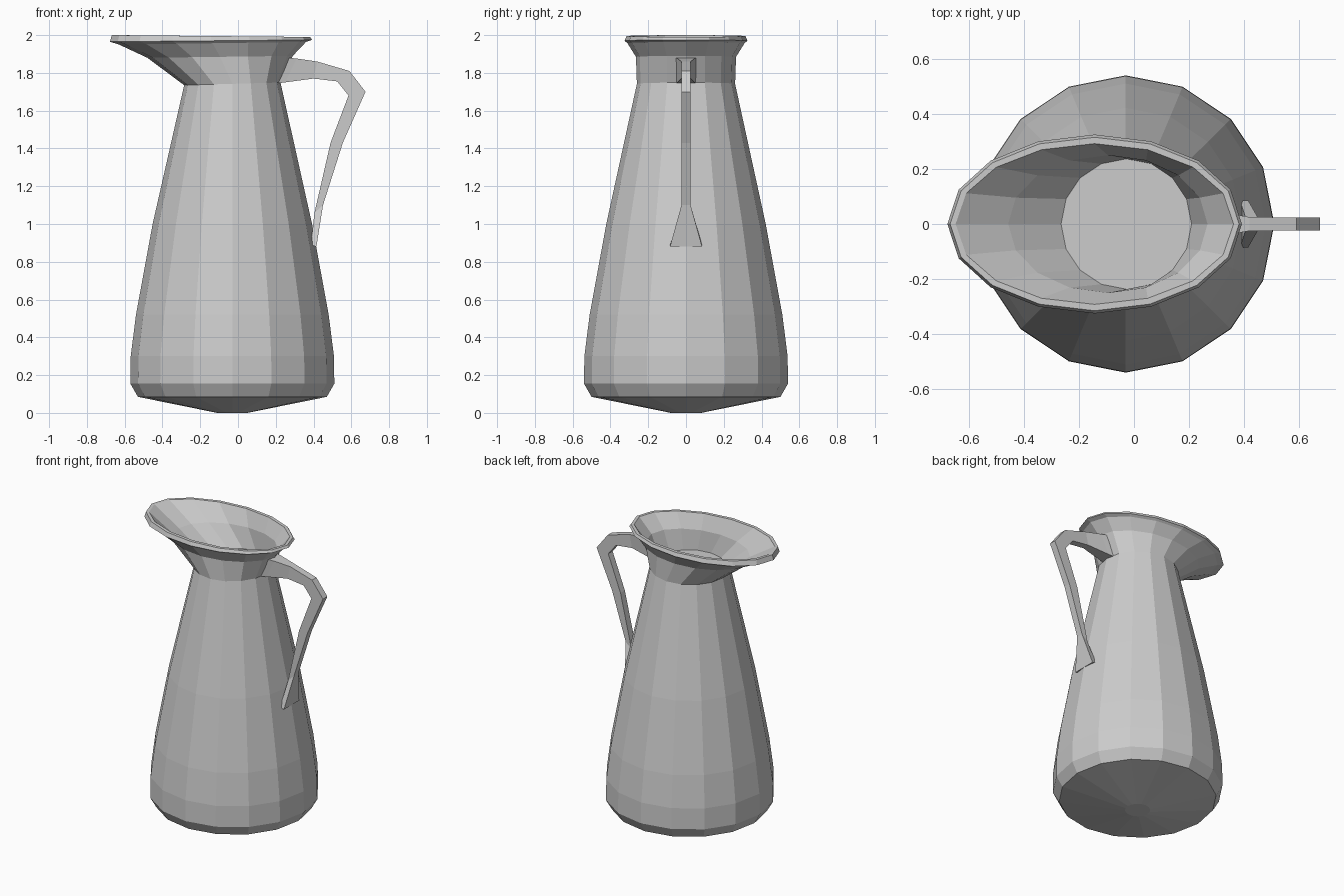
import bpy, bmesh
from math import cos, sin, tau

if "Cube" in bpy.data.objects:
    bpy.data.objects.remove(bpy.data.objects["Cube"])

SIDES = 16

def ring_at(bm, cx, rx, ry, z, tilt=0.0):
    return [bm.verts.new((cx + rx * cos(tau * i / SIDES), ry * sin(tau * i / SIDES),
                          z + tilt * cos(tau * i / SIDES))) for i in range(SIDES)]

def loft(name, rings):
    # Skin consecutive vertex loops and cap both ends
    bm = bmesh.new()
    loops = [make(bm) for make in rings]
    for a, b in zip(loops, loops[1:]):
        n = len(a)
        for i in range(n):
            j = (i + 1) % n
            bm.faces.new((a[i], a[j], b[j], b[i]))
    bm.faces.new(loops[0][::-1])
    bm.faces.new(loops[-1])
    bmesh.ops.recalc_face_normals(bm, faces=bm.faces)
    mesh = bpy.data.meshes.new(name)
    bm.to_mesh(mesh)
    bm.free()
    obj = bpy.data.objects.new(name, mesh)
    bpy.context.collection.objects.link(obj)
    return obj

# Jug: body rings, flared oval spout, rim lip, then the inside of the spout
CX = -0.03
body = [(0.08, 0.0), (0.50, 0.085), (0.54, 0.155), (0.538, 0.30),
        (0.51, 0.52), (0.422, 1.0)]
jug = [(CX, r, r, z, 0) for r, z in body]
jug += [
    (CX, 0.255, 0.26, 1.742, 0.007),
    (-0.095, 0.385, 0.265, 1.885, 0.005),
    (-0.135, 0.495, 0.31, 1.957, 0.007),
    (-0.143, 0.535, 0.325, 1.97, 0.005),
    (-0.143, 0.525, 0.315, 1.995, -0.005),
    (-0.143, 0.505, 0.292, 1.995, -0.005),
    (-0.095, 0.362, 0.25, 1.89, 0.005),
    (-0.028, 0.237, 0.237, 1.75, 0.005),
]
loft("jug", [lambda bm, p=p: ring_at(bm, *p) for p in jug])

# Handle: outer (x, z), inner (x, z), half width; flared where it meets the jug
handle = [
    ((0.27, 1.88), (0.21, 1.745), 0.052),
    ((0.31, 1.876), (0.25, 1.75), 0.045),
    ((0.42, 1.86), (0.40, 1.77), 0.025),
    ((0.59, 1.81), (0.525, 1.755), 0.024),
    ((0.675, 1.70), (0.585, 1.68), 0.024),
    ((0.555, 1.43), (0.49, 1.43), 0.024),
    ((0.45, 1.10), (0.405, 1.06), 0.024),
    ((0.415, 0.88), (0.385, 0.89), 0.085),
]

def section(bm, outer, inner, w):
    return [bm.verts.new((p[0], y, p[1]))
            for p, y in ((outer, -w), (outer, w), (inner, w), (inner, -w))]

loft("handle", [lambda bm, h=h: section(bm, *h) for h in handle])
